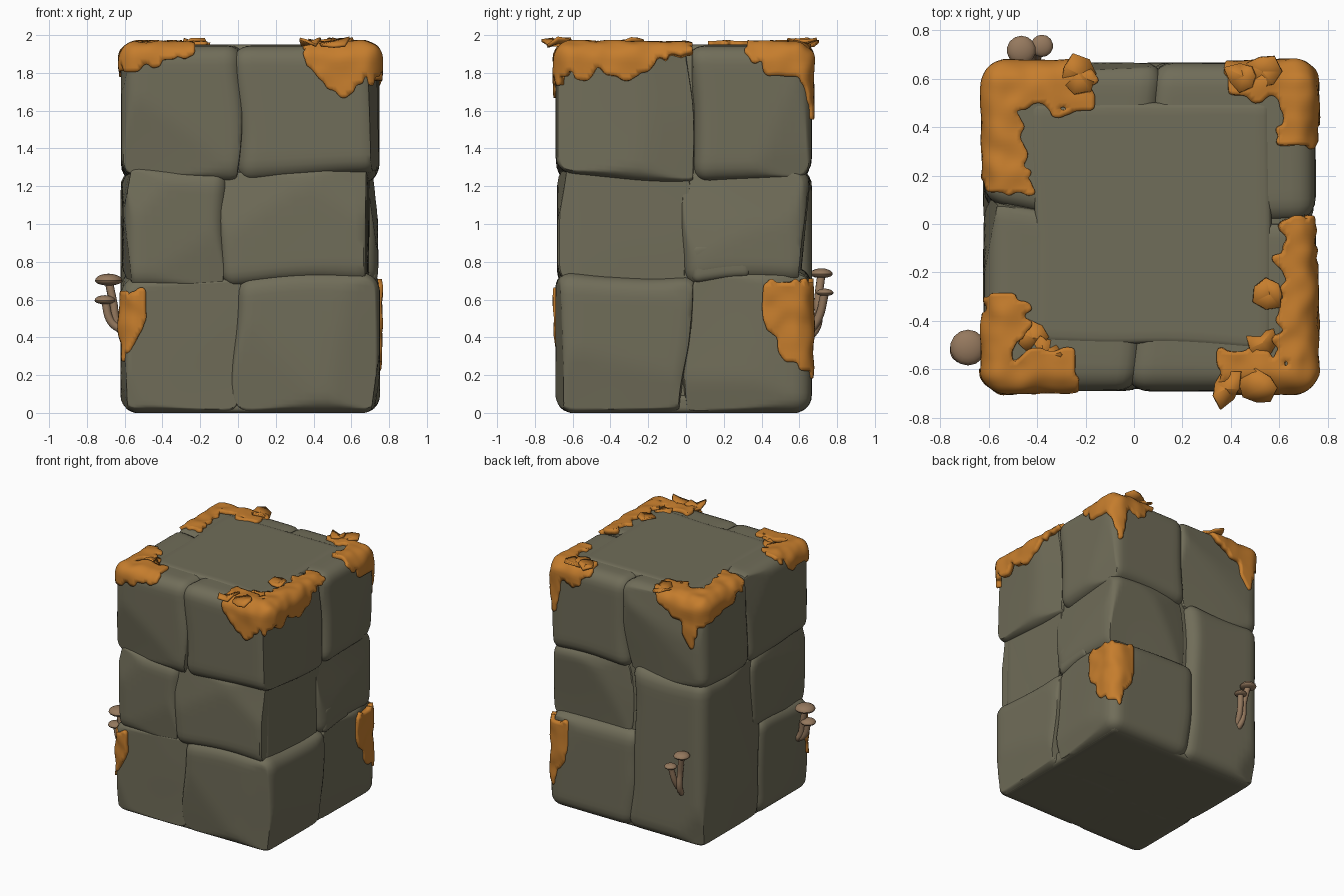
import bpy, bmesh, math, random
from mathutils import Vector, noise

if "Cube" in bpy.data.objects:
    bpy.data.objects.remove(bpy.data.objects["Cube"])

random.seed(4)
X0, X1, Y0, Y1, TOP = -0.62, 0.75, -0.69, 0.665, 1.95
CX, CY = (X0 + X1) / 2, (Y0 + Y1) / 2
GROW = 0.03   # overlap of neighbouring stones


def material(name, rgb):
    m = bpy.data.materials.new(name)
    m.diffuse_color = (*rgb, 1)
    m.use_nodes = True
    m.node_tree.nodes["Principled BSDF"].inputs["Base Color"].default_value = m.diffuse_color
    return m


STONE = material("olive grey stone", (0.163, 0.153, 0.100))
MOSS = material("orange moss", (0.56, 0.205, 0.026))
SHROOM = material("brown mushroom", (0.30, 0.19, 0.112))


def finish(bm, name, mat, smooth=math.radians(40)):
    bmesh.ops.recalc_face_normals(bm, faces=bm.faces)
    me = bpy.data.meshes.new(name)
    bm.to_mesh(me)
    bm.free()
    ob = bpy.data.objects.new(name, me)
    bpy.context.collection.objects.link(ob)
    me.materials.append(mat)
    bpy.ops.object.select_all(action='DESELECT')
    ob.select_set(True)
    bpy.context.view_layer.objects.active = ob
    bpy.ops.object.shade_smooth_by_angle(angle=smooth)
    return ob


def grid_cube(cuts):
    bm = bmesh.new()
    bmesh.ops.create_cube(bm, size=2)
    bmesh.ops.subdivide_edges(bm, edges=bm.edges[:], cuts=cuts, use_grid_fill=True)
    return bm


def rounded(p, half, r):
    """Pull a point of a box onto the rounded box of the same size."""
    inner = Vector([max(-h + r, min(h - r, c)) for c, h in zip(p, half)])
    d = p - inner
    return inner + d.normalized() * r if d.length > 1e-6 else p


def stone(name, quad, z0, z1, r=0.095, grow=GROW, chips=6):
    """Rounded, chipped block over a four-sided plan."""
    a, b, c, d = [Vector(q) for q in quad]
    size = Vector((((b - a).length + (c - d).length) / 4,
                   ((d - a).length + (c - b).length) / 4, (z1 - z0) / 2))
    half = size + Vector((grow, grow, grow))
    planes = []
    for i in range(chips):
        n = Vector([random.uniform(-0.22, 0.22) for _ in range(3)])
        n[i % 2] += random.choice((-1, 1))
        n.normalize()
        planes.append((n, sum(abs(n[k]) * half[k] for k in range(3)) - random.uniform(0.04, 0.07)))
    bm = grid_cube(19)
    for v in bm.verts:
        p = Vector([math.sin(t * math.pi / 2) * h for t, h in zip(v.co, half)])
        p = rounded(p, half, r)
        for n, h in planes:
            s = n.dot(p) - h
            if s > 0:
                p -= n * s
        u, w = (p.x / size.x + 1) / 2, (p.y / size.y + 1) / 2
        q = (a * (1 - u) + b * u) * (1 - w) + (d * (1 - u) + c * u) * w
        q = Vector((q.x, q.y, z0 + (p.z / size.z + 1) / 2 * (z1 - z0)))
        # wavy joints that keep the outer faces straight
        wob = noise.noise_vector(q * 1.7)
        q.x += 0.06 * wob.x * max(0, 1 - ((q.x - CX) / 0.68) ** 2)
        q.y += 0.06 * wob.y * max(0, 1 - ((q.y - CY) / 0.67) ** 2)
        q.z += 0.05 * wob.z * math.sin(math.pi * max(0, min(1, q.z / TOP)))
        v.co = q
    return finish(bm, name, STONE)


# Corner stones: z range, joints on front, back (x), left, right (y), outward shift
courses = [("bottom", GROW, 0.71, 0.02, 0.02, -0.05, 0.0, 0.002),
           ("middle", 0.71, 1.265, -0.08, 0.1, 0.05, -0.02, -0.008),
           ("top", 1.265, 1.945 - GROW, 0.03, 0.08, 0.08, 0.04, 0.0)]
for cname, z0, z1, f, b, l, r, o in courses:
    o -= GROW
    x0, x1, y0, y1 = X0 - o, X1 + o, Y0 - o, Y1 + o
    c = (CX, CY)
    plans = {"front_left": [(x0, y0), (f, y0), c, (x0, l)],
             "front_right": [(f, y0), (x1, y0), (x1, r), c],
             "back_right": [c, (x1, r), (x1, y1), (b, y1)],
             "back_left": [(x0, l), c, (b, y1), (x0, y1)]}
    for pname, quad in plans.items():
        if (cname, pname) == ("middle", "back_left"):
            continue
        tall = (cname, pname) == ("bottom", "back_left")   # one tall stone here
        stone(f"{cname}_{pname}_stone", quad, z0, 1.265 if tall else z1)


def block(name, x0, x1, y0, y1, z0, z1, r):
    return stone(name, [(x0, y0), (x1, y0), (x1, y1), (x0, y1)], z0, z1, r, 0, 0)


# Core, base, top slab and the small filler stone on the right
block("core", X0 + 0.07, X1 - 0.07, Y0 + 0.07, Y1 - 0.07, 0.02, 1.91, 0.03)
block("base", X0 + 0.05, X1 - 0.05, Y0 + 0.05, Y1 - 0.05, 0.0, 0.1, 0.03)
block("top_slab", -0.42, 0.57, -0.5, 0.5, 1.7, 1.95, 0.025)
block("filler_stone", 0.45, 0.74, -0.01, 0.34, 0.70, 0.9, 0.04)


def moss(name, patches):
    """Lumpy shell around the pillar, kept only near the listed spots."""
    half = Vector(((X1 - X0) / 2 + 0.012, (Y1 - Y0) / 2 + 0.012, 1.0))
    mid = Vector((CX, CY, 0.968))
    bm = grid_cube(85)
    for v in bm.verts:
        p = Vector([c * h for c, h in zip(v.co, half)])
        q = rounded(p, half, 0.1)
        n = (q - rounded(p * 0.9, half * 0.9, 0.1)).normalized()
        v.co = q + mid + n * 0.014 * noise.noise(q * 11)

    def keep(p):
        j = 0.05 * noise.noise(p * 9) + 0.06 * noise.noise(p * 24)
        for cx, cy, top, la, lb, wide, drop in patches:
            a, b, d = abs(p.x - cx), abs(p.y - cy), top - p.z
            far = max(a / la, b / lb)
            if (min(a, b) < wide + j and far < 1 + j and d > -0.06 + j / 2
                    and d < drop * (1.05 - 0.7 * far ** 2) + j):
                return True
        return False

    bmesh.ops.delete(bm, geom=[f for f in bm.faces if not keep(f.calc_center_median())],
                     context='FACES')
    # remove loose crumbs and pinched corners
    for _ in range(6):
        bad = {f for f in bm.faces if sum(e.is_boundary for e in f.edges) > 2}
        for v in bm.verts:
            if sum(e.is_boundary for e in v.link_edges) > 2:
                bad.update(v.link_faces)
        bmesh.ops.delete(bm, geom=list(bad), context='FACES')
    # soften the stepped outline
    for _ in range(2):
        moved = {}
        for v in bm.verts:
            near = [e.other_vert(v).co for e in v.link_edges if e.is_boundary]
            if near:
                moved[v] = v.co * 0.5 + sum(near, Vector()) / len(near) * 0.5
        for v, co in moved.items():
            v.co = co
    ob = finish(bm, name, MOSS)
    s = ob.modifiers.new("thickness", 'SOLIDIFY')
    s.thickness, s.offset = 0.04, -1


# Spot x, y, top z, reach along x, reach along y, band width, drop
moss("top_moss", [(X0, Y0, 1.975, 0.38, 0.42, 0.17, 0.15),
                  (X0, Y1, 1.975, 0.46, 0.54, 0.18, 0.19),
                  (X1, Y1, 1.975, 0.37, 0.34, 0.15, 0.21),
                  (X1, Y0, 1.975, 0.40, 0.72, 0.15, 0.19),
                  (-0.50, Y1, 1.975, 0.09, 0.10, 0.12, 0.36),   # hanging tongues
                  (0.69, Y1, 1.975, 0.07, 0.10, 0.12, 0.40),
                  (0.54, Y0, 1.975, 0.19, 0.10, 0.12, 0.28),
                  (X1, -0.36, 1.975, 0.10, 0.17, 0.12, 0.22)])
moss("lower_moss", [(X1, Y1, 0.65, 0.19, 0.26, 0.2, 0.43),
                    (X0, Y0, 0.59, 0.14, 0.10, 0.2, 0.26)])

# Torn moss flakes lying on the rim
for i, (x, y, z, s) in enumerate([(0.38, -0.68, 1.965, 0.08), (0.52, -0.68, 1.97, 0.09),
                                  (0.56, -0.29, 1.965, 0.07), (0.53, -0.49, 1.96, 0.07),
                                  (0.45, 0.61, 1.965, 0.08), (0.53, 0.63, 1.965, 0.07),
                                  (-0.23, 0.62, 1.965, 0.08), (-0.42, -0.47, 1.955, 0.07),
                                  (-0.37, -0.54, 1.955, 0.07)]):
    bm = bmesh.new()
    ring = []
    for k in range(7):
        t, rad = k * math.tau / 7, s * random.uniform(0.6, 1.15)
        ring.append(bm.verts.new((x + rad * math.cos(t), y + rad * math.sin(t),
                                  z + random.uniform(-0.025, 0.025))))
    hub = bm.verts.new((x, y, z))
    for k in range(7):
        bm.faces.new((hub, ring[k], ring[(k + 1) % 7]))
    flake = finish(bm, f"moss_flake_{i + 1}", MOSS, math.radians(20))
    flake.modifiers.new("thickness", 'SOLIDIFY').thickness = 0.015


def mushroom(name, path, radius):
    """Curved stem ending under a flattened cap."""
    cu = bpy.data.curves.new(name + "_stem", 'CURVE')
    cu.dimensions, cu.bevel_depth, cu.bevel_resolution = '3D', 0.022, 3
    cu.use_fill_caps = True
    sp = cu.splines.new('BEZIER')
    sp.bezier_points.add(len(path) - 1)
    for bp, co in zip(sp.bezier_points, path):
        bp.co = co
        bp.handle_left_type = bp.handle_right_type = 'AUTO'
    tmp = bpy.data.objects.new("tmp", cu)
    bpy.context.collection.objects.link(tmp)
    dg = bpy.context.evaluated_depsgraph_get()
    bm = bmesh.new()
    bm.from_mesh(bpy.data.meshes.new_from_object(tmp.evaluated_get(dg)))
    bpy.data.objects.remove(tmp)
    finish(bm, name + "_stem", SHROOM)
    bm = bmesh.new()
    bmesh.ops.create_uvsphere(bm, u_segments=14, v_segments=10, radius=radius)
    for v in bm.verts:
        v.co.z *= 0.5 if v.co.z > 0 else 0.35
        v.co += Vector(path[-1])
    finish(bm, name + "_cap", SHROOM)


mushroom("left_big_mushroom", [(-0.59, -0.50, 0.43), (-0.64, -0.51, 0.48),
                               (-0.66, -0.51, 0.58), (-0.685, -0.51, 0.70)], 0.074)
mushroom("left_small_mushroom", [(-0.60, -0.52, 0.43), (-0.67, -0.52, 0.48),
                                 (-0.705, -0.52, 0.595)], 0.056)
mushroom("back_big_mushroom", [(-0.42, 0.62, 0.38), (-0.43, 0.69, 0.45),
                               (-0.44, 0.70, 0.6), (-0.465, 0.717, 0.735)], 0.06)
mushroom("back_small_mushroom", [(-0.42, 0.63, 0.40), (-0.40, 0.70, 0.5),
                                 (-0.38, 0.735, 0.635)], 0.046)
